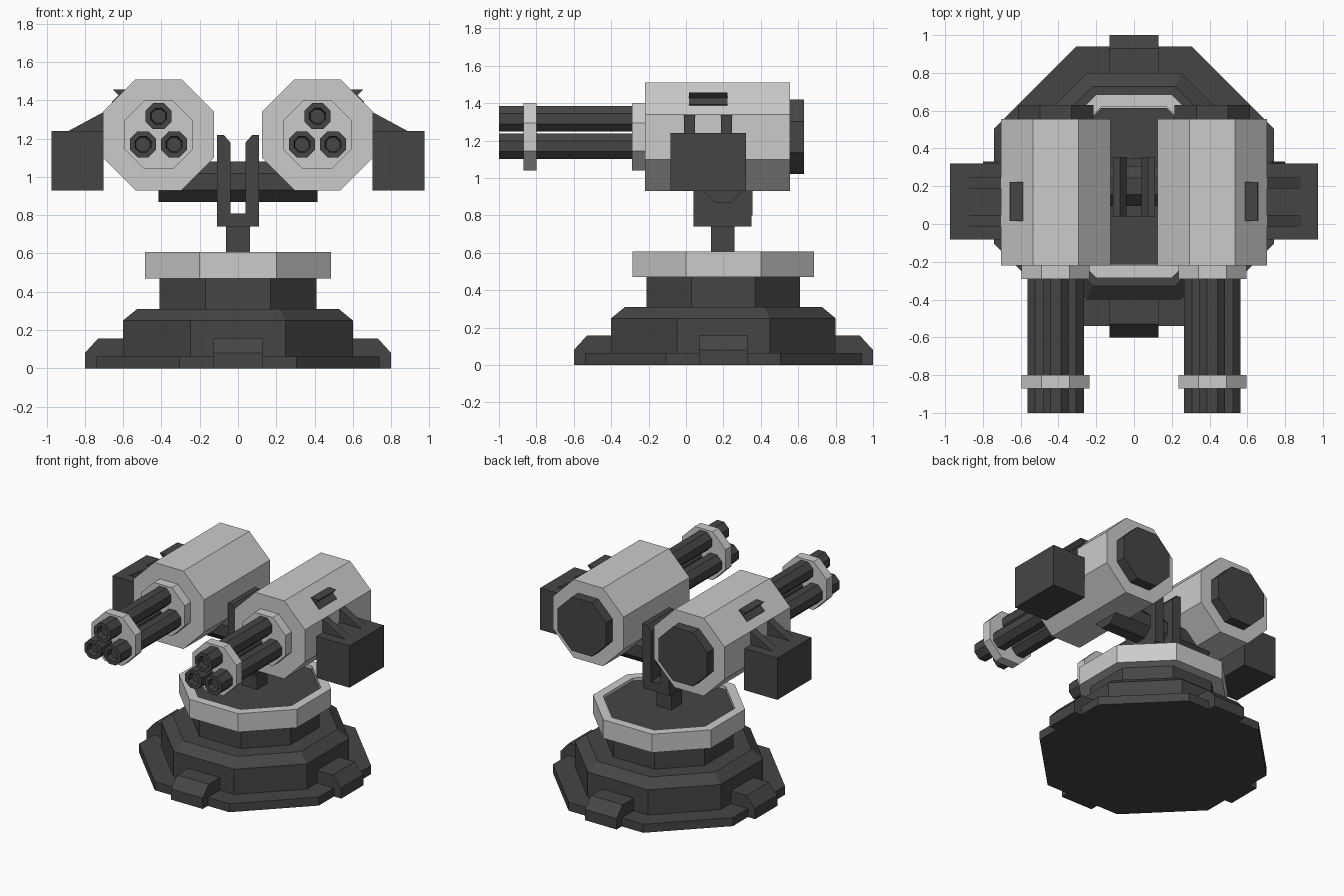
import bpy, bmesh, math
from mathutils import Vector

if "Cube" in bpy.data.objects:
    bpy.data.objects.remove(bpy.data.objects["Cube"])


def material(name, v):
    m = bpy.data.materials.new(name)
    m.diffuse_color = (v, v, v, 1)
    m.use_nodes = True
    m.node_tree.nodes["Principled BSDF"].inputs["Base Color"].default_value = m.diffuse_color
    return m


LIGHT = material("light grey", 0.60)
DARK = material("dark grey", 0.06)


def finish(name, bm, mat):
    bmesh.ops.recalc_face_normals(bm, faces=bm.faces)
    me = bpy.data.meshes.new(name)
    bm.to_mesh(me)
    bm.free()
    me.materials.append(mat)
    ob = bpy.data.objects.new(name, me)
    bpy.context.collection.objects.link(ob)
    return ob


def place(axis, a, b, t):
    """Map section point (a, b) and distance t along the axis to xyz."""
    return {"x": (t, a, b), "y": (a, t, b), "z": (a, b, t)}[axis]


def octagon(name, mat, axis, centre, steps):
    """Octagonal turned part; steps are (apothem, position along axis)."""
    bm = bmesh.new()
    rings = []
    for apothem, t in steps:
        r = apothem / math.cos(math.pi / 8)
        rings.append([bm.verts.new(place(
            axis, centre[0] + r * math.cos((k + .5) * math.pi / 4),
            centre[1] + r * math.sin((k + .5) * math.pi / 4), t)) for k in range(8)])
    for lo, hi in zip(rings, rings[1:]):
        for k in range(8):
            bm.faces.new((lo[k], lo[k - 1], hi[k - 1], hi[k]))
    bm.faces.new(rings[0])
    bm.faces.new(rings[-1])
    return finish(name, bm, mat)


def prism(name, mat, axis, profile, t0, t1):
    """Extrude a section profile between t0 and t1 along the axis."""
    bm = bmesh.new()
    lo, hi = ([bm.verts.new(place(axis, a, b, t)) for a, b in profile] for t in (t0, t1))
    n = len(profile)
    for k in range(n):
        bm.faces.new((lo[k], lo[k - 1], hi[k - 1], hi[k]))
    bm.faces.new(lo)
    bm.faces.new(hi)
    return finish(name, bm, mat)


def box(name, mat, x, y, z):
    return prism(name, mat, "z", [(x[0], y[0]), (x[1], y[0]), (x[1], y[1]), (x[0], y[1])], *z)


# Stepped base, centred on y = 0.2
C = (0, 0.2)
octagon("base_plate", DARK, "z", C, [(.74, 0), (.74, .063)])
octagon("base_step", DARK, "z", C, [(.60, .06), (.60, .25), (.527, .31)])
octagon("base_drum", DARK, "z", C, [(.41, .30), (.41, .48)])
octagon("turntable_ring", LIGHT, "z", C, [(.485, .47), (.485, .607), (.42, .607), (.42, .58)])
octagon("turntable_disc", DARK, "z", C, [(.415, .56), (.415, .588)])

# Four foot pads around the base
for k in range(4):
    foot = prism("foot_pad", DARK, "y",
                 [(.55, 0), (.80, 0), (.80, .08), (.73, .157), (.55, .157)], -.13, .13)
    foot.location = (0, .2, 0)
    foot.rotation_euler.z = k * math.pi / 2

# Post, fork and cross shaft
box("post", DARK, (-.062, .062), (.135, .26), (.58, .75))
box("fork_base", DARK, (-.11, .11), (.04, .35), (.74, .81))
octagon("cross_shaft", DARK, "x", (.2, .975), [(.105, -.415), (.105, .415)])

for s in (-1, 1):
    side = "left" if s < 0 else "right"
    gx, gz = .415 * s, 1.22
    g = (gx, gz)
    prism("fork_prong_" + side, DARK, "y",
          [(.04 * s, .80), (.11 * s, .80), (.11 * s, 1.22), (.075 * s, 1.22), (.04 * s, 1.18)],
          .04, .355)

    # Gun housing with rear cap and front collar
    octagon("gun_housing_" + side, LIGHT, "y", g, [(.29, -.22), (.29, .555)])
    octagon("rear_cap_" + side, DARK, "y", g, [(.2, .55), (.2, .63)])
    octagon("front_collar_" + side, LIGHT, "y", g, [(.18, -.29), (.18, -.21)])
    octagon("barrel_clamp_" + side, LIGHT, "y", g, [(.18, -.87), (.18, -.80)])

    # Three hollow-ended barrels
    for dx, dz in ((0, .097), (-.081, -.05), (.081, -.05)):
        octagon("barrel_" + side, DARK, "y", (gx + dx, gz + dz),
                [(.068, -.28), (.068, -1.0), (.042, -1.0), (.036, -.96)])

    # Ammunition box with two triangular brackets
    box("ammo_box_" + side, DARK, sorted((.703 * s, .975 * s)), (-.083, .32), (.93, 1.24))
    for y in (-.012, .187):
        prism("box_bracket_" + side, DARK, "y",
              [(.70 * s, 1.235), (.895 * s, 1.235), (.70 * s, 1.34)], y, y + .06)

    # Ejection port and its deflector on the outer slope
    prism("ejection_port_" + side, DARK, "y",
          [(.615 * s, 1.425), (.655 * s, 1.385), (.660 * s, 1.392), (.620 * s, 1.432)], .015, .222)
    prism("port_deflector_" + side, DARK, "y",
          [(.585 * s, 1.457), (.655 * s, 1.457), (.62 * s, 1.422)], .015, .222)
